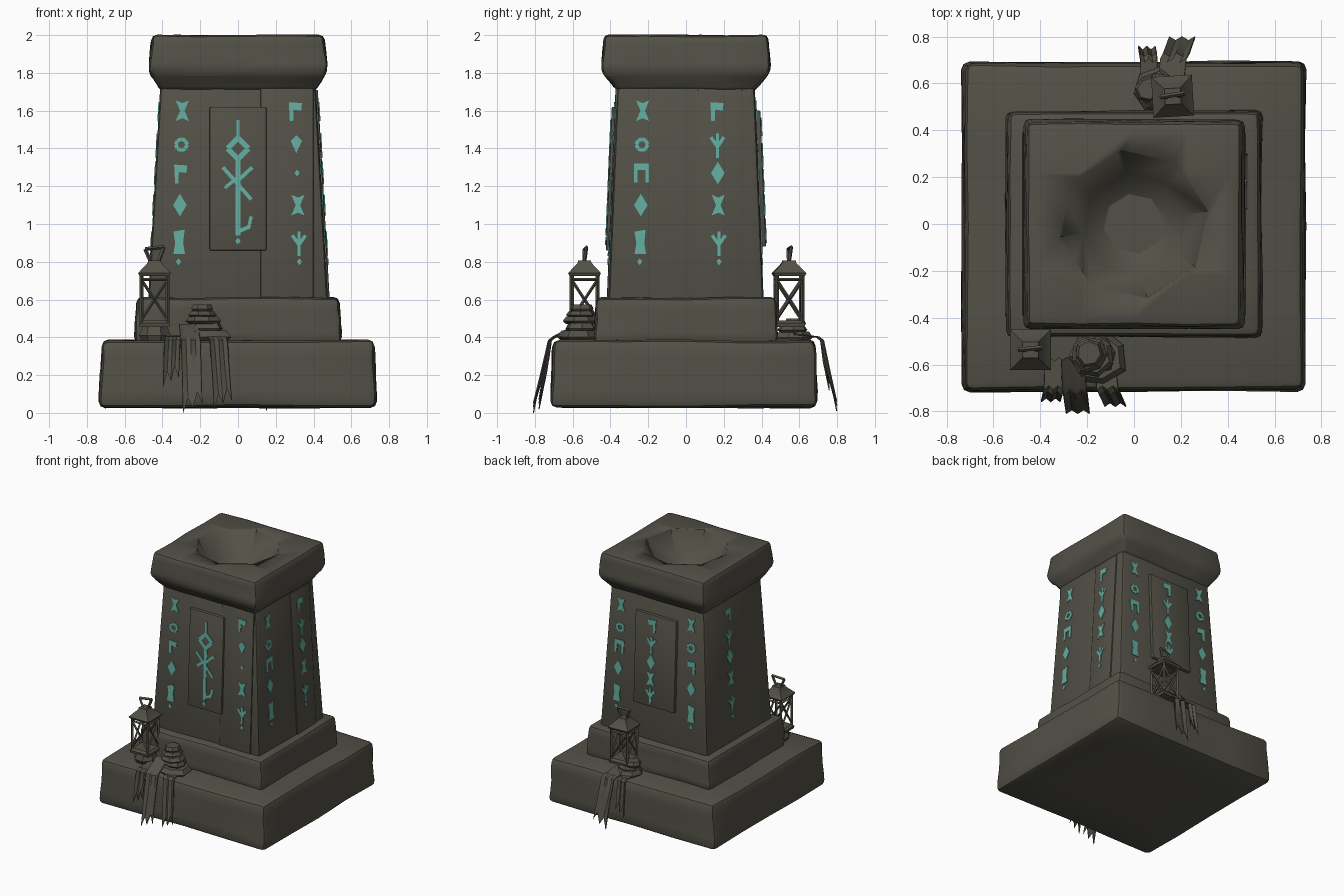
import bpy, bmesh, math, random
from mathutils import Vector, Matrix

if "Cube" in bpy.data.objects:
    bpy.data.objects.remove(bpy.data.objects["Cube"])

random.seed(4)


def material(name, rgb):
    m = bpy.data.materials.new(name)
    m.diffuse_color = (*rgb, 1)
    m.use_nodes = True
    m.node_tree.nodes["Principled BSDF"].inputs["Base Color"].default_value = m.diffuse_color
    return m


STONE = material("dark olive stone", (0.085, 0.081, 0.062))
GLOW = material("teal rune", (0.125, 0.42, 0.35))


def finish(name, bm, mat, bevel=0, angle=35, solid=0):
    bmesh.ops.recalc_face_normals(bm, faces=bm.faces)
    me = bpy.data.meshes.new(name)
    bm.to_mesh(me)
    bm.free()
    me.materials.append(mat)
    ob = bpy.data.objects.new(name, me)
    bpy.context.collection.objects.link(ob)
    bpy.ops.object.select_all(action='DESELECT')
    ob.select_set(True)
    bpy.context.view_layer.objects.active = ob
    if solid:
        ob.modifiers.new("thickness", 'SOLIDIFY').thickness = solid
    if bevel:
        b = ob.modifiers.new("worn edges", 'BEVEL')
        b.width, b.segments, b.limit_method = bevel, 2, 'ANGLE'
        b.angle_limit = math.radians(30)
    for m in list(ob.modifiers):
        bpy.ops.object.modifier_apply(modifier=m.name)
    bpy.ops.object.shade_smooth_by_angle(angle=math.radians(angle))
    return ob


def loft(bm, rings):
    """Closed skin through rings of points."""
    rows = [[bm.verts.new(p) for p in r] for r in rings]
    n = len(rows[0])
    for a, b in zip(rows, rows[1:]):
        for i in range(n):
            bm.faces.new((a[i], a[(i + 1) % n], b[(i + 1) % n], b[i]))
    bm.faces.new(rows[0][::-1])
    bm.faces.new(rows[-1])


def rect(z, hx, hy, cx=0, cy=0):
    return [(cx + sx * hx, cy + sy * hy, z) for sx, sy in ((-1, -1), (1, -1), (1, 1), (-1, 1))]


def block(name, rings, bevel, jitter=0.0, cy=0.0):
    bm = bmesh.new()
    loft(bm, [rect(*r, cy=cy) for r in rings])
    if jitter:
        bmesh.ops.subdivide_edges(bm, edges=bm.edges[:], cuts=3, use_grid_fill=True)
        for v in bm.verts:
            v.co += Vector([random.uniform(-jitter, jitter) for _ in range(3)])
    return finish(name, bm, STONE, bevel)


# Stepped plinth, tapering shaft and flared cap
block("base", [(0.03, 0.735, 0.705), (0.385, 0.72, 0.695)], 0.035, 0.006, -0.01)
block("step", [(0.37, 0.55, 0.485), (0.61, 0.535, 0.475)], 0.03, 0.005)
block("shaft", [(0.58, 0.477, 0.412), (1.76, 0.41, 0.363)], 0.025)
cap = block("cap", [(1.70, 0.405, 0.36), (1.81, 0.475, 0.45), (2.0, 0.455, 0.432)], 0.03, 0.004)

# Eight-sided bowl sunk into the cap
bm = bmesh.new()
loft(bm, [[(r * math.cos(math.radians(45 * i + 10)), r * math.sin(math.radians(45 * i + 10)), z)
           for i in range(8)] for z, r in ((1.77, 0.13), (1.83, 0.22), (2.0, 0.32), (2.05, 0.335))])
cutter = finish("bowl_cutter", bm, STONE)
bpy.context.view_layer.objects.active = cap
cut = cap.modifiers.new("bowl", 'BOOLEAN')
cut.operation, cut.object = 'DIFFERENCE', cutter
bpy.ops.object.modifier_apply(modifier="bowl")
bpy.data.objects.remove(cutter)


def on_face(face, u, z, d):
    """Point on a leaning shaft face, d outwards."""
    t = (z - 0.61) / 1.11
    hx, hy = 0.475 - 0.063 * t + d, 0.411 - 0.046 * t + d
    return {"front": (u, -hy, z), "back": (u, hy, z), "right": (hx, u, z), "left": (-hx, u, z)}[face]


def plate(bm, face, pts, d0, d1):
    loft(bm, [[on_face(face, u, z, d) for u, z in pts] for d in (d0, d1)])


# Raised panels on the shaft
for face, u0, u1, z0, z1, d in (("front", -0.15, 0.15, 0.86, 1.62, 0.024),
                                ("back", -0.19, 0.17, 0.88, 1.60, 0.024),
                                ("right", 0.06, 0.30, 0.60, 1.71, 0.010),
                                ("front", 0.12, 0.40, 0.60, 1.72, 0.008)):
    bm = bmesh.new()
    plate(bm, face, [(u0, z0), (u1, z0), (u1, z1), (u0, z1)], -0.02, d)
    finish(face + "_panel", bm, STONE, 0.006)


def stroke(a, b, w):
    a, b = Vector(a), Vector(b)
    n = (b - a).normalized()
    n = Vector((-n.y, n.x)) * w / 2
    return [a + n, b + n, b - n, a - n]


def ring_strokes(r, w, n, cz=0):
    p = [(r * math.cos(2 * math.pi * i / n), cz + r * math.sin(2 * math.pi * i / n)) for i in range(n)]
    return [stroke(p[i], p[(i + 1) % n], w) for i in range(n)]


# Abstract marks, each a list of outlines
GLYPHS = {
    "hourglass": [[(-.035, .055), (0, .04), (.035, .055), (.012, 0), (.035, -.055), (0, -.04), (-.035, -.055), (-.012, 0)]],
    "ring": ring_strokes(.03, .02, 8),
    "flag": [[(-.035, .045), (.035, .04), (.03, 0), (-.01, .005), (-.012, -.055), (-.03, -.055)]],
    "gate": [[(-.04, .05), (.04, .05), (.04, -.05), (.022, -.05), (.02, .015), (-.02, .015), (-.022, -.05), (-.04, -.05)]],
    "diamond": [[(0, .06), (.036, 0), (0, -.06), (-.036, 0)]],
    "block": [[(-.03, .06), (.03, .07), (.022, 0), (.032, -.06), (-.03, -.06), (-.02, 0)]],
    "fork": [stroke((0, -.07), (0, .06), .016), stroke((0, -.01), (-.035, .04), .018),
             stroke((0, -.01), (.035, .04), .018)],
    "wedge": [[(-.03, .02), (0, .05), (.03, .02), (0, -.045)]],
    "dot": [[(0, .018), (.014, 0), (0, -.018), (-.014, 0)]],
}
A = ("hourglass", "ring", "flag", "diamond", "block", "dot")
B = ("flag", "wedge", "dot", "hourglass", "fork", "dot")
C = ("hourglass", "ring", "gate", "diamond", "block", "dot")
D = ("flag", "fork", "diamond", "hourglass", "fork", "dot")
HEIGHTS = (1.60, 1.42, 1.27, 1.10, 0.90, 0.80)

# Rune columns: face, position, marks, height above the face
for face, u, names, d in (("front", -0.315, A, 0), ("front", 0.325, B, 0.008),
                          ("right", -0.245, C, 0), ("right", 0.175, D, 0.010),
                          ("back", 0.33, C, 0), ("back", -0.33, A, 0),
                          ("left", 0.08, D, 0)):
    bm = bmesh.new()
    for g, z in zip(names, HEIGHTS):
        k = 1 - 0.08 * (z - 0.8)
        for outline in GLYPHS[g]:
            plate(bm, face, [(u * k + p[0], z + p[1]) for p in outline], d - 0.002, d + 0.005)
    finish(face + "_rune_column", bm, GLOW)

# Back centre column sits on its panel
bm = bmesh.new()
for g, z in zip(D[:5], (1.52, 1.37, 1.23, 1.10, 0.97)):
    for outline in GLYPHS[g]:
        plate(bm, "back", [(0.02 + p[0], z + p[1]) for p in outline], 0.022, 0.029)
finish("back_panel_runes", bm, GLOW)

# Large front rune
bm = bmesh.new()
for outline in ring_strokes(.055, .028, 4, 1.40) + [
        stroke((0, 1.45), (0, 1.55), .018), stroke((0, .94), (0, 1.35), .026),
        stroke((0, 1.21), (-.08, 1.30), .02), stroke((0, 1.23), (.075, 1.30), .02),
        stroke((0, 1.25), (-.07, 1.19), .018), stroke((0, 1.21), (.07, 1.13), .02),
        stroke((0, .96), (.06, .985), .02), stroke((.055, .975), (.07, 1.04), .018),
        [(0, .93), (.014, .91), (0, .89), (-.014, .91)]]:
    plate(bm, "front", outline, 0.022, 0.029)
finish("front_main_rune", bm, GLOW)


def beam(bm, a, b, r):
    a, b = Vector(a), Vector(b)
    q = (b - a).to_track_quat('Z', 'Y').to_matrix().to_4x4()
    bmesh.ops.create_cone(bm, cap_ends=True, segments=4, radius1=r, radius2=r, depth=(b - a).length,
                          matrix=Matrix.Translation((a + b) / 2) @ q)


# Lanterns: foot, posts, crossed braces, roof and loop handle
def lantern(name, x, y, turn):
    bm = bmesh.new()
    loft(bm, [rect(0.455, .078, .078), rect(0.475, .082, .082), rect(0.49, .068, .068)])
    loft(bm, [rect(0.725, .080, .080), rect(0.74, .087, .087), rect(0.795, .036, .036), rect(0.808, .034, .034)])
    for k in range(4):
        rot = Matrix.Rotation(k * math.pi / 2, 3, 'Z')
        for a, b, r in (((-.068, -.068, .48), (-.068, -.068, .735), .011),
                        ((-.066, -.068, .50), (.066, -.068, .70), .008),
                        ((.066, -.068, .50), (-.066, -.068, .70), .008),
                        ((-.068, -.068, .705), (.068, -.068, .705), .008)):
            beam(bm, rot @ Vector(a), rot @ Vector(b), r)
    loop = [(-.02, 0, .80), (-.05, 0, .868), (.05, .01, .878), (.02, 0, .80)]
    for a, b in zip(loop, loop[1:]):
        beam(bm, a, b, .010)
    bm.transform(Matrix.Translation((x, y, 0)) @ Matrix.Rotation(turn, 4, 'Z'))
    finish(name, bm, STONE)


lantern("front_lantern", -0.442, -0.537, 0)
lantern("back_lantern", 0.165, 0.545, 0.06)


# Stacked flat stones: each is (x, y, bottom, top, radius)
def cairn(name, stones):
    for i, (x, y, z0, z1, r) in enumerate(stones):
        bm = bmesh.new()
        spin = random.uniform(0, 1)
        ang = [spin + 2 * math.pi * k / 7 for k in range(7)]
        rad = [r * random.uniform(0.88, 1.05) for _ in ang]
        loft(bm, [[(x + s * q * math.cos(a), y + s * q * math.sin(a), z) for a, q in zip(ang, rad)]
                  for z, s in ((z0, .8), (z0 * .6 + z1 * .4, 1), (z1, .8))])
        finish(f"{name}_{i + 1}", bm, STONE)


cairn("front_stone", [(-.155, -.565, .38, .435, .13), (-.16, -.56, .43, .475, .085), (-.18, -.56, .47, .51, .10),
                      (-.19, -.555, .505, .54, .08), (-.19, -.55, .535, .575, .065)])
cairn("front_lantern_stone", [(-.44, -.54, .38, .457, .09)])
cairn("back_stone", [(.10, .57, .38, .43, .10), (.11, .565, .425, .46, .09), (.06, .575, .455, .50, .06)])


# Torn cloth strips draped over the plinth edge
def cloth(name, side, x0, x1, top, low, lean, drift):
    bm = bmesh.new()
    path = [(.57, top), (.69, .405), (.715, .385), (.715 + lean * .5, (.385 + low) / 2 + .02), (.715 + lean, low + .05)]
    rows = []
    for i, (y, z) in enumerate(path):
        row = []
        for j in range(5):
            x = x0 + (x1 - x0) * j / 4 + drift * i / 4
            fold = .008 * (-1) ** j
            ragged = (-.05, .03, -.02, .06, 0)[j] if i == 4 else 0
            row.append(bm.verts.new((x, side * (y + fold + .008), z + ragged)))
        rows.append(row)
    for a, b in zip(rows, rows[1:]):
        for j in range(4):
            bm.faces.new((a[j], a[j + 1], b[j + 1], b[j]))
    finish(name, bm, STONE, solid=0.006)


cloth("front_cloth_left", -1, -.38, -.30, .41, .14, .03, -.015)
cloth("front_cloth_middle", -1, -.31, -.21, .47, .0, .08, .02)
cloth("front_cloth_right", -1, -.17, -.08, .40, .02, .05, .045)
cloth("back_cloth_wide", 1, .10, .21, .42, .01, .07, .05)
cloth("back_cloth_narrow", 1, .03, .10, .40, .12, .03, -.01)
